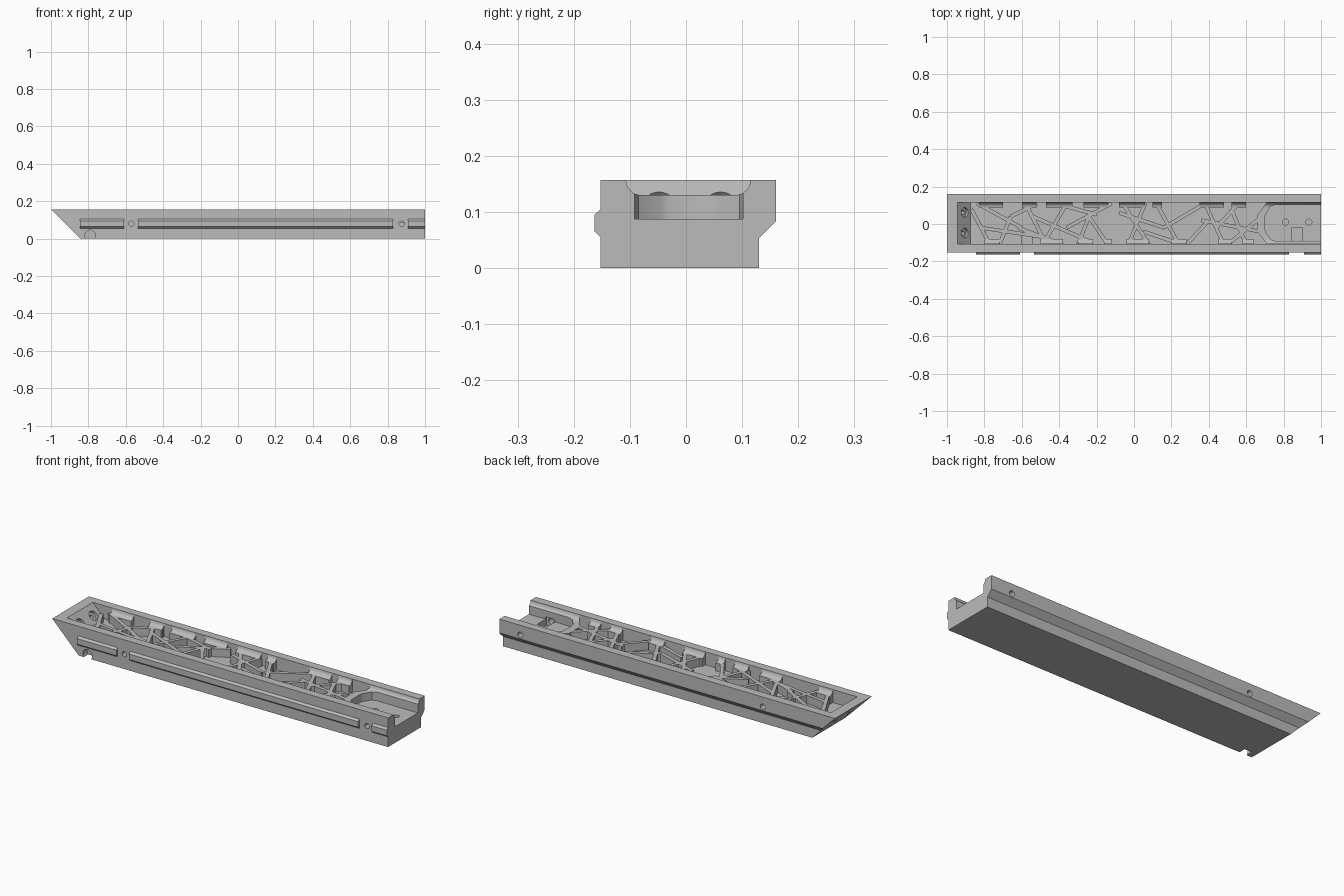
import bpy, bmesh, math
from mathutils import Vector

if "Cube" in bpy.data.objects:
    bpy.data.objects.remove(bpy.data.objects["Cube"], do_unlink=True)

TOP, LEDGE, FLOOR = 0.157, 0.13, 0.087
FRONT, BACK = -0.107, 0.115      # channel walls
FILLET = 0.027

grey = bpy.data.materials.new("plain grey")
grey.use_nodes = True
grey.diffuse_color = (0.5, 0.5, 0.5, 1)
grey.node_tree.nodes["Principled BSDF"].inputs["Base Color"].default_value = (0.5, 0.5, 0.5, 1)


def finish(name, bm):
    bmesh.ops.recalc_face_normals(bm, faces=bm.faces)
    mesh = bpy.data.meshes.new(name)
    bm.to_mesh(mesh)
    bm.free()
    mesh.materials.append(grey)
    obj = bpy.data.objects.new(name, mesh)
    bpy.context.collection.objects.link(obj)
    return obj


def prism(bm, points, offset):
    """Extrude a closed outline by an offset."""
    face = bm.faces.new([bm.verts.new(p) for p in points])
    out = bmesh.ops.extrude_face_region(bm, geom=[face], use_keep_orig=True)
    verts = [v for v in out["geom"] if isinstance(v, bmesh.types.BMVert)]
    bmesh.ops.translate(bm, verts=verts, vec=offset)


def along_x(name, section, x0, x1):
    bm = bmesh.new()
    prism(bm, [(x0, y, z) for y, z in section], (x1 - x0, 0, 0))
    return finish(name, bm)


def along_z(name, plan, z0, z1):
    bm = bmesh.new()
    prism(bm, [(x, y, z0) for x, y in plan], (0, 0, z1 - z0))
    return finish(name, bm)


def box(name, x0, x1, y0, y1, z0, z1):
    return along_z(name, [(x0, y0), (x1, y0), (x1, y1), (x0, y1)], z0, z1)


def rod(name, start, end, radius):
    start, end = Vector(start), Vector(end)
    bpy.ops.mesh.primitive_cylinder_add(vertices=32, radius=radius,
                                        depth=(end - start).length, location=(start + end) / 2)
    obj = bpy.context.object
    obj.name = name
    obj.rotation_mode = "QUATERNION"
    obj.rotation_quaternion = (end - start).to_track_quat("Z", "Y")
    return obj


def mitre(obj, x_top):
    """Lean the left end at 45 degrees."""
    for v in obj.data.vertices:
        if v.co.x < -0.8:
            v.co.x = x_top + TOP - v.co.z


def fillet(wall, side):
    """Concave arc from the wall top down to the ledge."""
    steps = [i * math.pi / 12 for i in range(7)]
    return [(wall + side * FILLET * (1 - math.cos(a)), TOP - FILLET * math.sin(a)) for a in steps]


# Rail body with a stepped back and a mitred left end
body = along_x("rail_body", [(-0.152, 0), (0.13, 0), (0.13, 0.053), (0.16, 0.083),
                             (0.16, TOP), (-0.152, TOP)], -1, 1)
mitre(body, -1)

cutters = []
# Wide channel with rounded lower corners
section = [(FRONT, 0.2)] + fillet(FRONT, 1) + fillet(BACK, -1)[::-1] + [(BACK, 0.2)]
channel = along_x("channel_cutter", section, -0.9, 1.1)
mitre(channel, -0.945)
cutters.append(channel)

# Lattice cavity below the channel
cavity = along_z("cavity_cutter", [(-0.9, FRONT), (0.71, FRONT), (0.66, -0.04), (0.66, 0.05),
                                   (0.71, BACK), (-0.9, BACK)], FLOOR, 0.2)
mitre(cavity, -0.945)
cutters.append(cavity)

# Open pocket at the square end
cutters.append(along_z("end_pocket_cutter", [
    (1.1, -0.092), (0.76, -0.092), (0.735, -0.085), (0.705, -0.045), (0.7, -0.03),
    (0.7, 0.04), (0.705, 0.055), (0.73, 0.095), (0.755, 0.102), (1.1, 0.102)], FLOOR, 0.2))

# Fastener slots, side holes and floor holes
cutters.append(box("nut_slot_cutter", 0.845, 0.9, -0.1, -0.02, 0.05, 0.1))
cutters.append(box("nut_slot_cutter", -0.6, -0.545, -0.106, -0.065, 0.05, 0.1))
for x in (-0.57, 0.875):
    cutters.append(rod("front_hole_cutter", (x, -0.2, 0.08), (x, -0.095, 0.08), 0.014))
    cutters.append(rod("back_hole_cutter", (x, 0.2, 0.105), (x, 0.125, 0.105), 0.015))
for x in (0.81, 0.935):
    cutters.append(rod("floor_hole_cutter", (x, 0.01, 0.04), (x, 0.01, 0.1), 0.016))

# Counterbored holes through the mitred wall
for y in (-0.048, 0.062):
    centre, normal = Vector((-0.905, y, 0.117)), Vector((1, 0, 1)).normalized()
    cutters.append(rod("counterbore_cutter", centre - normal * 0.015, centre + normal * 0.03, 0.026))
    cutters.append(rod("bolt_hole_cutter", centre - normal * 0.06, centre + normal * 0.02, 0.012))

# Round notch under the front edge
cutters.append(rod("notch_cutter", (-0.79, -0.2, 0.018), (-0.79, -0.115, 0.018), 0.028))

for cutter in cutters:
    cutter.hide_render = True
    mod = body.modifiers.new("cut", "BOOLEAN")
    mod.operation, mod.solver, mod.object = "DIFFERENCE", "EXACT", cutter
    bpy.context.view_layer.objects.active = body
    bpy.ops.object.modifier_apply(modifier=mod.name)
    bpy.data.objects.remove(cutter, do_unlink=True)

# Guide ribs along the front
for x0, x1 in ((-0.845, -0.61), (-0.535, 0.83), (0.91, 1)):
    along_x("guide_rib", [(-0.15, 0.055), (-0.152, 0.055), (-0.163, 0.065), (-0.163, 0.095),
                          (-0.152, 0.105), (-0.15, 0.105)], x0, x1)

# Irregular lattice: rib ends in hundredths
ribs = [(-87, 8, -77, -11), (-84, 11, -60, -2), (-82, -2, -48, -7), (-72, -11, -66, 4),
        (-66, 4, -52, 11), (-62, -2, -38, -11), (-58, 11, -47, -11), (-54, 4, -22, -10),
        (-47, -8, -36, 11), (-42, 11, -20, 5), (-36, -2, -12, 11), (-30, -11, -24, 4),
        (-24, 4, -14, -11), (-6, 11, 8, -11), (-3, -11, 6, 11), (-8, 6, 16, -2),
        (5, -4, 26, -11), (12, 11, 24, -11), (16, -2, 38, 11), (28, -11, 40, 2),
        (38, 11, 48, -11), (36, 2, 67, -4), (44, -2, 56, 11), (50, -11, 67, 3), (60, -11, 52, 8)]
for rib in ribs:
    a, b = Vector(rib[:2]) / 100, Vector(rib[2:]) / 100
    side = (b - a).orthogonal().normalized() * 0.01
    along_z("lattice_rib", [a + side, b + side, b - side, a - side], FLOOR - 0.005, LEDGE)


# Filleted buttresses where the lattice meets the walls
def buttress(wall, side, x0, x1):
    foot = [(wall + side * FILLET, FLOOR - 0.005), (wall - side * 0.003, FLOOR - 0.005),
            (wall - side * 0.003, TOP - 0.002)]
    return along_x("wall_buttress", fillet(wall, side) + foot, x0, x1)


pieces = [body]
for x0, x1 in ((-0.83, -0.7), (-0.6, -0.52), (-0.47, -0.33), (-0.27, -0.14), (-0.08, 0.06),
               (0.1, 0.15), (0.35, 0.48), (0.52, 0.6)):
    pieces.append(buttress(BACK, -1, x0, x1))
for x0, x1 in ((-0.8, -0.72), (-0.5, -0.38), (-0.3, -0.22), (-0.16, -0.12), (-0.04, 0.08),
               (0.2, 0.28), (0.45, 0.52), (0.58, 0.64)):
    pieces.append(buttress(FRONT, 1, x0, x1))

bpy.ops.object.select_all(action="DESELECT")
for obj in pieces:
    obj.select_set(True)
bpy.context.view_layer.objects.active = body
bpy.ops.object.shade_smooth_by_angle(angle=math.radians(30))
